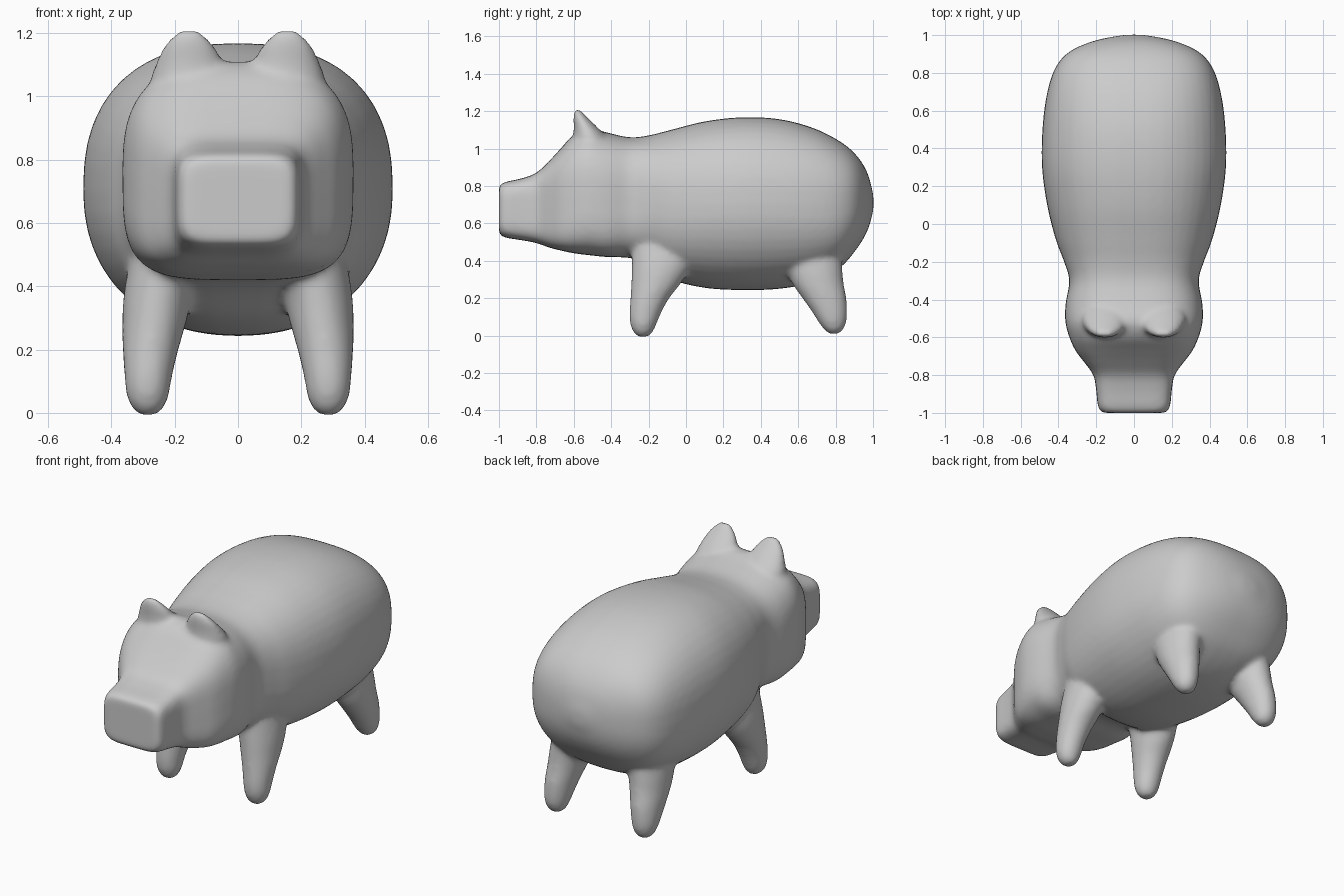
import bpy, bmesh, math
from mathutils import Vector

if "Cube" in bpy.data.objects:
    bpy.data.objects.remove(bpy.data.objects["Cube"])

SIDES = 48


def smooth_rows(rows, steps=5):
    """Catmull-Rom interpolation between rows of section values."""
    rows = [Vector(r) for r in rows]
    out = []
    for i in range(len(rows) - 1):
        a, b, c, d = (rows[max(0, min(len(rows) - 1, i + k))] for k in (-1, 0, 1, 2))
        for s in range(steps):
            t = s / steps
            out.append(0.5 * (2 * b + (c - a) * t + (2 * a - 5 * b + 4 * c - d) * t ** 2
                              + (3 * b - a - 3 * c + d) * t ** 3))
    return out + [rows[-1]]


def loft(bm, rings):
    """Closed skin through rings of points, capped at both ends."""
    loops = [[bm.verts.new(p) for p in ring] for ring in rings]
    faces = [bm.faces.new(loops[0]), bm.faces.new(loops[-1])]
    for low, high in zip(loops, loops[1:]):
        for i in range(SIDES):
            j = (i + 1) % SIDES
            faces.append(bm.faces.new((low[i], low[j], high[j], high[i])))
    bmesh.ops.recalc_face_normals(bm, faces=faces)


def power(v, n):
    return math.copysign(abs(v) ** (2 / n), v)


def body_ring(y, half, bottom, top, n_low, n_top):
    mid, tall = (bottom + top) / 2, (top - bottom) / 2
    ring = []
    for i in range(SIDES):
        a = math.tau * i / SIDES
        n = n_top if math.sin(a) > 0 else n_low
        ring.append((half * power(math.cos(a), n), y, mid + tall * power(math.sin(a), n)))
    return ring


def limb_ring(z, x, y, rx, ry):
    return [(x + rx * math.cos(math.tau * i / SIDES),
             y + ry * math.sin(math.tau * i / SIDES), z) for i in range(SIDES)]


bm = bmesh.new()

# Snout, head and trunk: y, half width, bottom, top, squareness below and above
trunk = [
    (-1.00, .165, .545, .80, 5, 5), (-.97, .19, .525, .82, 5, 5),
    (-.88, .20, .51, .84, 5, 5), (-.80, .215, .495, .87, 5, 4.5),
    (-.73, .265, .47, .935, 5, 4), (-.67, .31, .455, 1.00, 5, 3.5),
    (-.60, .342, .44, 1.075, 4.5, 3), (-.52, .363, .43, 1.11, 4, 2.8),
    (-.42, .362, .42, 1.085, 4, 2.8), (-.30, .342, .415, 1.06, 3.5, 2.8),
    (-.20, .37, .38, 1.07, 2.8, 2.6), (-.08, .415, .30, 1.10, 2.4, 2.5),
    (.10, .46, .255, 1.145, 2.2, 2.4), (.30, .487, .243, 1.167, 2.2, 2.4),
    (.50, .485, .25, 1.157, 2.2, 2.4), (.68, .463, .285, 1.11, 2.3, 2.5),
    (.82, .42, .36, 1.04, 2.5, 2.6), (.91, .345, .46, .965, 2.5, 2.6),
    (.97, .21, .56, .87, 2.4, 2.4), (1.002, .05, .67, .75, 2, 2),
]
loft(bm, [body_ring(*row) for row in smooth_rows(trunk)])

# Limbs: z, x, y, radius across, radius along
front_leg = [
    (-.008, .285, -.23, .022, .025), (.015, .285, -.23, .05, .05), (.06, .285, -.228, .068, .070),
    (.12, .283, -.218, .076, .085), (.20, .276, -.193, .088, .104),
    (.28, .265, -.16, .10, .133), (.38, .25, -.13, .11, .16), (.55, .21, -.10, .12, .19)]
back_leg = [
    (.008, .285, .79, .022, .025), (.03, .285, .79, .05, .05), (.07, .285, .783, .066, .074),
    (.12, .283, .77, .076, .092), (.20, .276, .74, .088, .118),
    (.28, .265, .705, .10, .138), (.38, .25, .68, .11, .155), (.55, .21, .66, .12, .17)]
ear = [
    (.98, .15, -.50, .13, .10), (1.06, .15, -.515, .125, .088), (1.11, .152, -.535, .105, .065),
    (1.15, .154, -.556, .085, .046), (1.185, .155, -.573, .06, .028),
    (1.208, .155, -.582, .03, .015)]
for rows in (front_leg, back_leg, ear):
    for side in (-1, 1):
        loft(bm, [limb_ring(z, side * x, y, rx, ry) for z, x, y, rx, ry in smooth_rows(rows)])

mesh = bpy.data.meshes.new("pig_body")
bm.to_mesh(mesh)
bm.free()
pig = bpy.data.objects.new("pig_body", mesh)
bpy.context.collection.objects.link(pig)

# Single plain grey skin
skin = bpy.data.materials.new("plain_grey")
skin.use_nodes = True
grey = (.6, .6, .6, 1)
skin.diffuse_color = grey
skin.node_tree.nodes["Principled BSDF"].inputs["Base Color"].default_value = grey
mesh.materials.append(skin)

# Fuse the parts into one soft skin
fuse = pig.modifiers.new("fuse", 'REMESH')
fuse.mode = 'VOXEL'
fuse.voxel_size = .014
fuse.use_smooth_shade = True
soften = pig.modifiers.new("soften", 'SMOOTH')
soften.factor = .5
soften.iterations = 10
